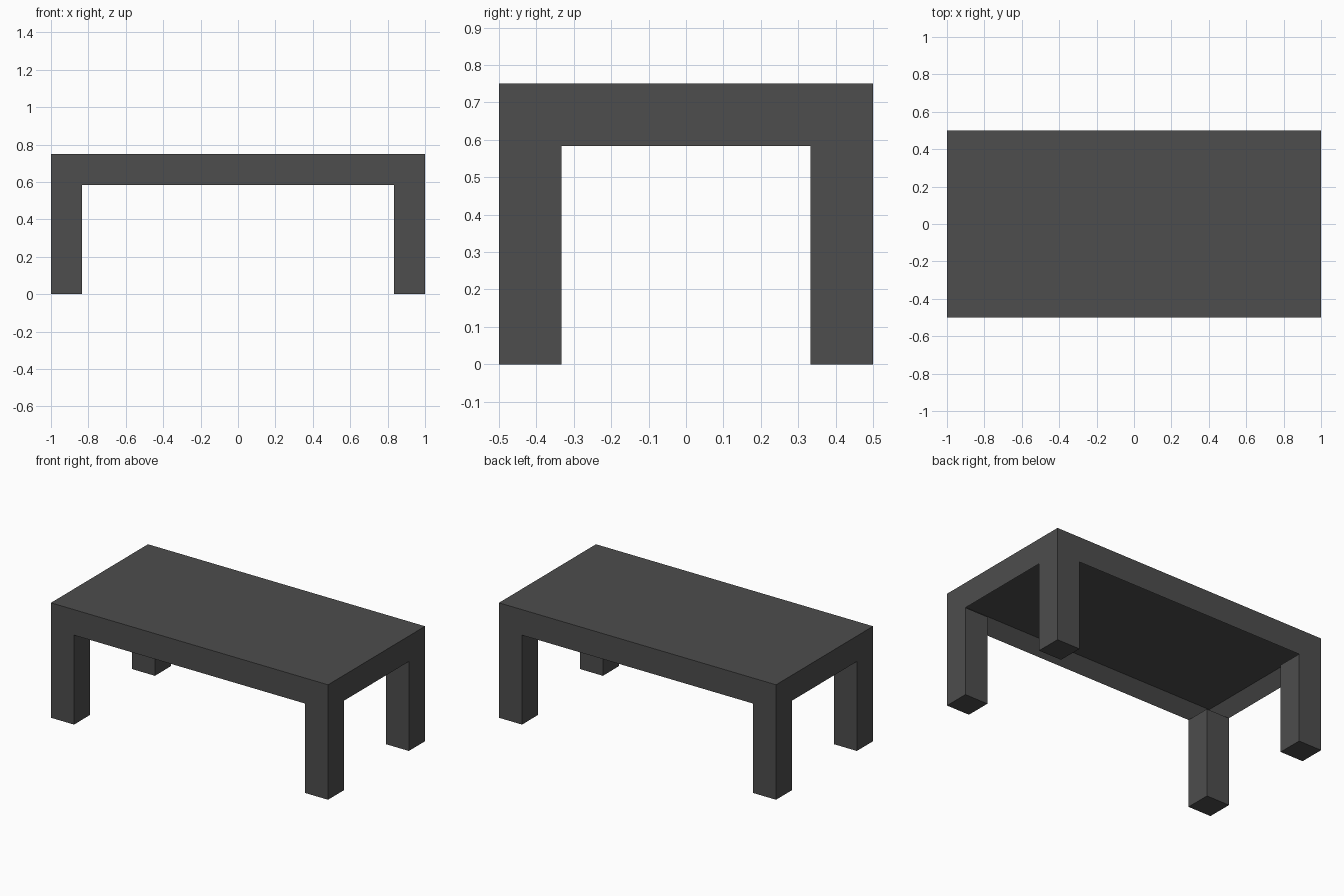
import bpy
import bmesh
from mathutils import Matrix, Vector

LENGTH, DEPTH, HEIGHT = 2.0, 1.0, 0.75
LEG = 1 / 6                # square leg width, also the height of the top
RIM = LEG / 2              # rim width and recess depth under the top
LEG_HEIGHT = HEIGHT - LEG

cube = bpy.data.objects.get("Cube")
if cube:
    bpy.data.objects.remove(cube, do_unlink=True)

charcoal = bpy.data.materials.new("charcoal")
charcoal.use_nodes = True
colour = (0.075, 0.075, 0.075, 1)
charcoal.diffuse_color = colour
charcoal.node_tree.nodes["Principled BSDF"].inputs["Base Color"].default_value = colour


def box(size, centre):
    bm = bmesh.new()
    matrix = Matrix.Translation(centre) @ Matrix.Diagonal((*size, 1))
    bmesh.ops.create_cube(bm, size=1, matrix=matrix)
    bm.normal_update()
    return bm


def finish(bm, name):
    mesh = bpy.data.meshes.new(name)
    bm.to_mesh(mesh)
    bm.free()
    mesh.materials.append(charcoal)
    bpy.context.collection.objects.link(bpy.data.objects.new(name, mesh))


# Table top with a recessed underside
bm = box((LENGTH, DEPTH, LEG), (0, 0, HEIGHT - LEG / 2))
underside = min(bm.faces, key=lambda f: f.calc_center_median().z)
bmesh.ops.inset_region(bm, faces=[underside], thickness=RIM)
bmesh.ops.translate(bm, verts=underside.verts, vec=Vector((0, 0, RIM)))
finish(bm, "table_top")

# Four square legs, flush with the corners
for y_name, sy in (("front", -1), ("back", 1)):
    for x_name, sx in (("right", -1), ("left", 1)):
        centre = (sx * (LENGTH - LEG) / 2, sy * (DEPTH - LEG) / 2, LEG_HEIGHT / 2)
        finish(box((LEG, LEG, LEG_HEIGHT), centre), f"{y_name}_{x_name}_leg")
